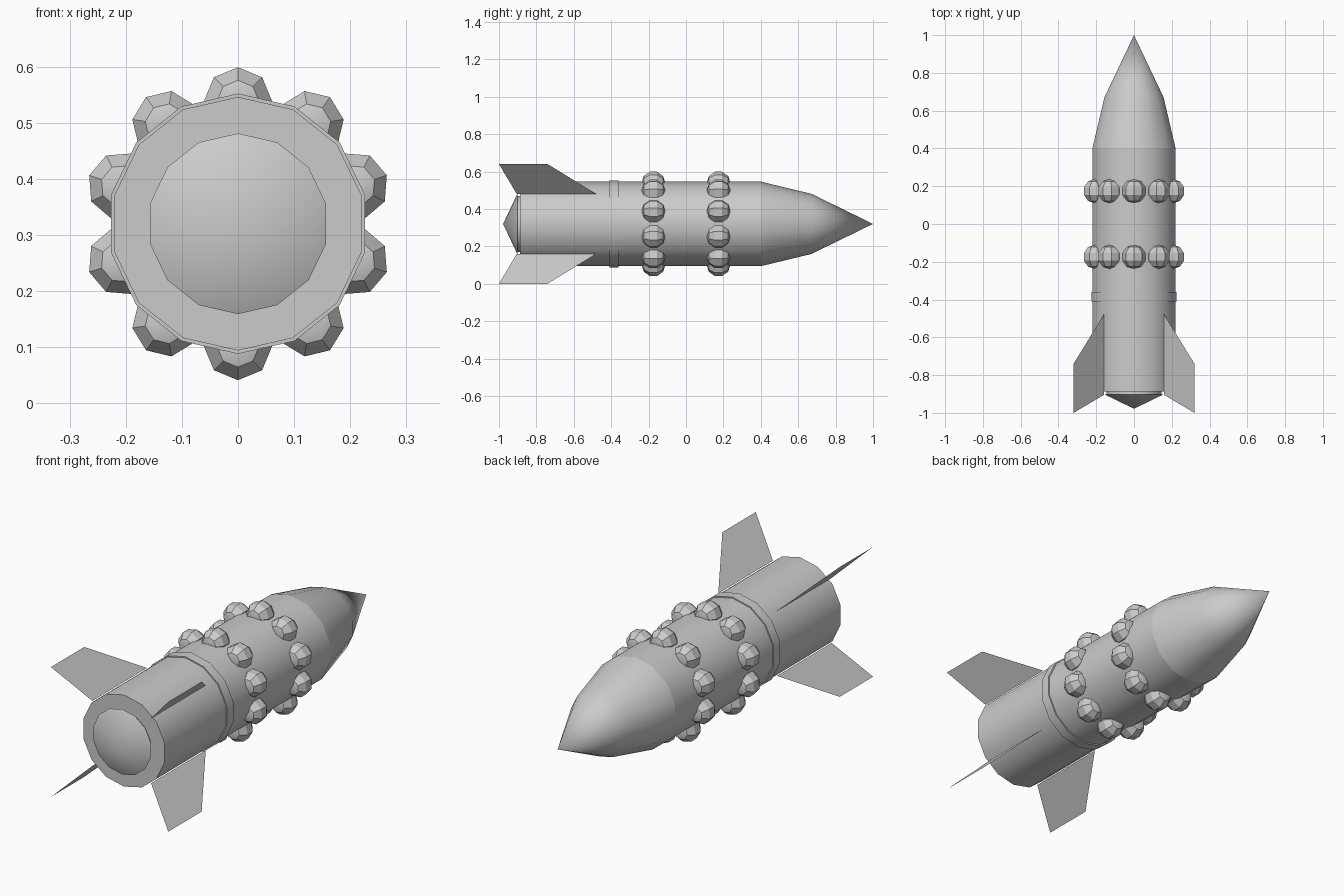
import bpy
import bmesh
from math import pi, sin, cos, radians
from mathutils import Matrix

if "Cube" in bpy.data.objects:
    bpy.data.objects.remove(bpy.data.objects["Cube"], do_unlink=True)

SIDES = 14
AXIS_Z = 0.32

grey = bpy.data.materials.new("light grey")
grey.use_nodes = True
colour = (0.6, 0.6, 0.6, 1)
grey.diffuse_color = colour
grey.node_tree.nodes["Principled BSDF"].inputs["Base Color"].default_value = colour


def finish(name, bm, smooth=True):
    mesh = bpy.data.meshes.new(name)
    bm.to_mesh(mesh)
    bm.free()
    mesh.materials.append(grey)
    obj = bpy.data.objects.new(name, mesh)
    obj.location.z = AXIS_Z
    bpy.context.collection.objects.link(obj)
    if smooth:
        bpy.ops.object.select_all(action="DESELECT")
        obj.select_set(True)
        bpy.context.view_layer.objects.active = obj
        bpy.ops.object.shade_smooth_by_angle(angle=radians(30))
    return obj


def lathe(name, profile, cap_start=True, cap_end=True):
    """Turn (y, radius) points around the long axis; radius 0 makes a tip."""
    bm = bmesh.new()
    rings = []
    for y, r in profile:
        count = SIDES if r else 1
        rings.append([bm.verts.new((r * sin(2 * pi * i / SIDES), y,
                                    r * cos(2 * pi * i / SIDES)))
                      for i in range(count)])
    for a, b in zip(rings, rings[1:]):
        for i in range(SIDES):
            j = (i + 1) % SIDES
            quad = [a[i % len(a)], a[j % len(a)], b[j % len(b)], b[i % len(b)]]
            bm.faces.new(list(dict.fromkeys(quad)))
    for ring, wanted in ((rings[0], cap_start), (rings[-1], cap_end)):
        if wanted and len(ring) > 1:
            bm.faces.new(ring)
    bmesh.ops.recalc_face_normals(bm, faces=bm.faces)
    return finish(name, bm)


# Hull, nose, band and tail cone
lathe("body", [(-0.888, 0.226), (0.4, 0.226)])
lathe("nose_cone", [(0.4, 0.226), (0.67, 0.161), (1.0, 0)])
lathe("body_band", [(-0.41, 0.232), (-0.36, 0.232)])
lathe("tail_neck", [(-0.888, 0.15), (-0.902, 0.15)])
lathe("tail_cone", [(-0.902, 0.161), (-0.978, 0)])

# Four thin diagonal fins
for i in range(4):
    bm = bmesh.new()
    outline = [(0.16, -0.48), (0.32, -0.74), (0.32, -1.0), (0.16, -0.905)]
    bm.faces.new([bm.verts.new((x, y, x)) for x, y in outline])
    bm.transform(Matrix.Rotation(i * pi / 2, 4, "Y"))
    finish(f"fin_{i + 1}", bm, smooth=False)

# Two rings of ten faceted balls, poles along the hull
for ring_name, y in (("rear", -0.174), ("front", 0.174)):
    for i in range(10):
        bm = bmesh.new()
        bmesh.ops.create_uvsphere(bm, u_segments=8, v_segments=5, radius=0.064)
        bm.transform(Matrix.Rotation(i * pi / 5, 4, "Y")
                     @ Matrix.Translation((0, y, 0.218))
                     @ Matrix.Rotation(pi / 2, 4, "X"))
        finish(f"{ring_name}_ball_{i + 1}", bm)
